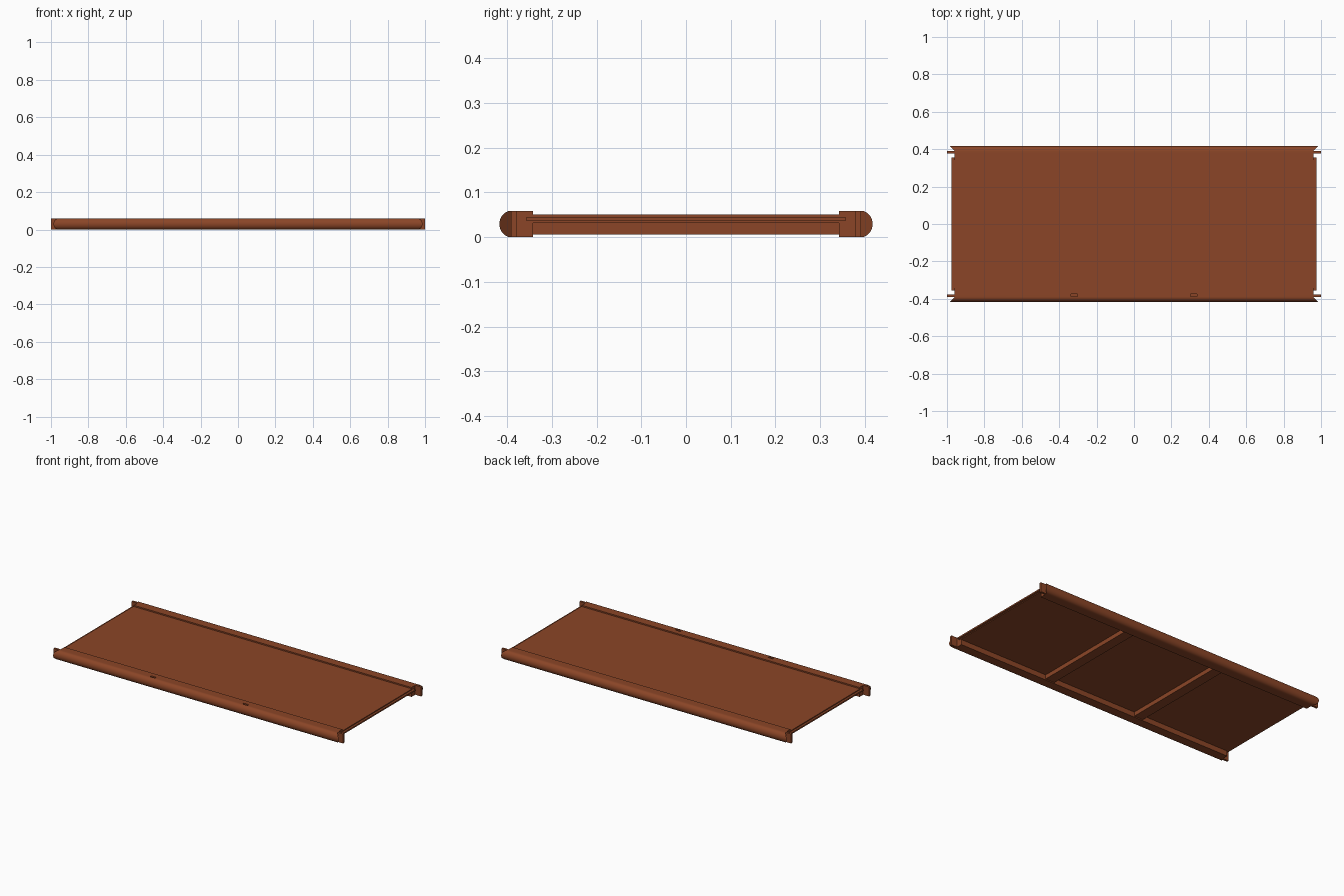
import bpy, bmesh, math

if "Cube" in bpy.data.objects:
    bpy.data.objects.remove(bpy.data.objects["Cube"])

wood = bpy.data.materials.new("brown wood")
wood.diffuse_color = (0.258, 0.060, 0.020, 1)
wood.use_nodes = True
wood.node_tree.nodes["Principled BSDF"].inputs["Base Color"].default_value = wood.diffuse_color


def make(name, bm):
    bmesh.ops.recalc_face_normals(bm, faces=bm.faces)
    me = bpy.data.meshes.new(name)
    bm.to_mesh(me)
    bm.free()
    ob = bpy.data.objects.new(name, me)
    bpy.context.collection.objects.link(ob)
    me.materials.append(wood)
    return ob


def box(name, x0, x1, y0, y1, z0, z1):
    bm = bmesh.new()
    bmesh.ops.create_cube(bm, size=1)
    for v in bm.verts:
        v.co.x = (x0 + x1) / 2 + v.co.x * (x1 - x0)
        v.co.y = (y0 + y1) / 2 + v.co.y * (y1 - y0)
        v.co.z = (z0 + z1) / 2 + v.co.z * (z1 - z0)
    return make(name, bm)


H, INNER, ROUND, TIP, END = 0.059, 0.342, 0.391, 0.417, 0.96


def rail(name, side):
    # rounded outer edge, mitred at both ends
    prof = [(INNER, 0), (0.378, 0)]
    for i in range(17):
        a = math.pi * (i / 16 - 0.5)
        prof.append((ROUND + (TIP - ROUND) * math.cos(a), H / 2 + H / 2 * math.sin(a)))
    prof += [(0.378, H), (INNER, H)]
    bm = bmesh.new()
    rings = []
    for s in (-1, 1):
        rings.append([bm.verts.new((s * (END + max(0, y - ROUND)), side * y, z)) for y, z in prof])
    n = len(prof)
    for i in range(n):
        j = (i + 1) % n
        bm.faces.new((rings[0][i], rings[0][j], rings[1][j], rings[1][i]))
    for r in rings:
        # flat inner end, then mitred outer end
        bm.faces.new([r[0], r[1], r[2], r[18], r[19], r[20]])
        bm.faces.new(r[2:19])
    ob = make(name, bm)
    bpy.context.view_layer.objects.active = ob
    ob.select_set(True)
    bpy.ops.object.shade_smooth_by_angle(angle=math.radians(30))
    ob.select_set(False)
    return ob


front_rail = rail("front_rail", -1)
back_rail = rail("back_rail", 1)

# full height tenons on the rail ends
for side, nm in ((-1, "front"), (1, "back")):
    for s, e in ((-1, "left"), (1, "right")):
        ys = sorted((side * 0.378, side * ROUND))
        xs = sorted((s * (END - 0.001), s * 1.0))
        box(f"{nm}_{e}_tenon", *xs, *ys, 0, H)

# panel with thin tongue around its edge
box("panel", -0.963, 0.963, -INNER, INNER, 0.032, 0.051)
box("panel_tongue", -0.976, 0.976, -0.356, 0.356, 0.036, 0.045)

# cross beams below the panel and slots in the front rail
for i, x in enumerate((-0.32, 0.32)):
    box(f"cross_beam_{i + 1}", x - 0.031, x + 0.031, -INNER, INNER, 0.006, 0.033)
    cut = box(f"slot_cutter_{i + 1}", x - 0.017, x + 0.017, -0.388, -0.375, 0.035, 0.1)
    cut.hide_render = True
    cut.hide_set(True)
    cut.display_type = 'WIRE'
    m = front_rail.modifiers.new("slot", 'BOOLEAN')
    m.operation = 'DIFFERENCE'
    m.object = cut
    m.solver = 'EXACT'
